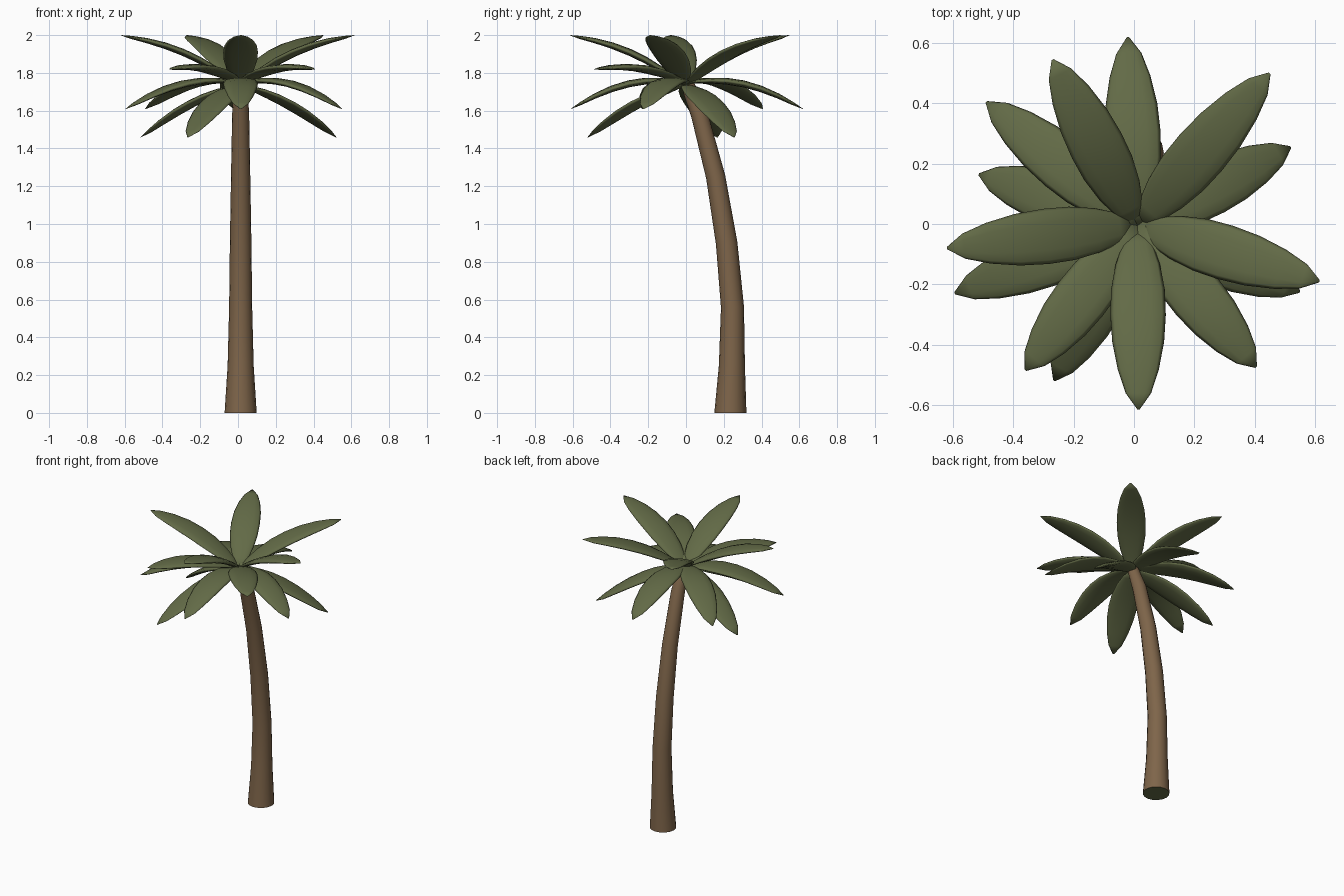
import bpy, bmesh, math
from mathutils import Vector

cube = bpy.data.objects.get("Cube")
if cube:
    bpy.data.objects.remove(cube)


def material(name, color):
    m = bpy.data.materials.new(name)
    m.use_nodes = True
    m.diffuse_color = color
    m.node_tree.nodes["Principled BSDF"].inputs["Base Color"].default_value = color
    return m


BARK = material("bark brown", (0.21, 0.13, 0.068, 1))
LEAF = material("leaf green", (0.123, 0.145, 0.062, 1))


def finish(bm, name, mats, sharp_angle):
    bmesh.ops.recalc_face_normals(bm, faces=bm.faces)
    mesh = bpy.data.meshes.new(name)
    bm.to_mesh(mesh)
    bm.free()
    for m in mats:
        mesh.materials.append(m)
    ob = bpy.data.objects.new(name, mesh)
    bpy.context.collection.objects.link(ob)
    bpy.ops.object.select_all(action='DESELECT')
    ob.select_set(True)
    bpy.context.view_layer.objects.active = ob
    bpy.ops.object.shade_smooth_by_angle(angle=math.radians(sharp_angle))


# Skin closed rings and cap both ends; returns the first cap
def loft(bm, rings):
    for a, b in zip(rings, rings[1:]):
        for i in range(len(a)):
            j = (i + 1) % len(a)
            bm.faces.new((a[i], a[j], b[j], b[i]))
    bm.faces.new(rings[-1])
    return bm.faces.new(rings[0][::-1])


# Trunk: rings along a leaning curve, (y, z, radius)
def trunk():
    stations = [(0.235, 0, 0.085), (0.243, 0.25, 0.069), (0.246, 0.56, 0.061),
                (0.215, 0.9, 0.057), (0.157, 1.25, 0.051), (0.071, 1.58, 0.045),
                (0.01, 1.735, 0.036)]
    sides = 16
    bm = bmesh.new()
    rings = []
    for k, (y, z, r) in enumerate(stations):
        lo, hi = stations[max(k - 1, 0)], stations[min(k + 1, len(stations) - 1)]
        lean = 0 if k == 0 else math.atan2(hi[0] - lo[0], hi[1] - lo[1])
        ring = []
        for i in range(sides):
            a = math.tau * i / sides
            v = r * math.sin(a)
            ring.append(bm.verts.new((0.014 + r * math.cos(a),
                                      y + v * math.cos(lean),
                                      z - v * math.sin(lean))))
        rings.append(ring)
    loft(bm, rings).material_index = 1
    finish(bm, "trunk", [BARK, LEAF], 50)


# Leaf: thin oval section swept along a bending midrib, (position, half width)
HALF_WIDTH = [(0, 0.022), (0.1, 0.05), (0.22, 0.074), (0.36, 0.089), (0.5, 0.092),
              (0.65, 0.086), (0.8, 0.068), (0.92, 0.042), (1, 0.004)]
SECTION = 12


def leaf(name, tip_xy, z_root, bend_at, z_bend, z_tip):
    root = Vector((0.012, -0.005, z_root))
    tip = Vector((*tip_xy, z_tip))
    bend = root.lerp(tip, bend_at)
    bend.z = z_bend
    out = Vector((tip.x - root.x, tip.y - root.y, 0)).normalized()
    side = Vector((-out.y, out.x, 0))
    bm = bmesh.new()
    rings = []
    for t, w in HALF_WIDTH:
        mid = root * (1 - t) ** 2 + bend * 2 * t * (1 - t) + tip * t * t
        along = ((bend - root) * (1 - t) + (tip - bend) * t).normalized()
        up = along.cross(side)
        ring = []
        for i in range(SECTION):
            a = math.tau * i / SECTION
            ring.append(bm.verts.new(mid + side * (w * math.cos(a))
                                     + up * (0.2 * w * (math.sin(a) - 1))))
        rings.append(ring)
    loft(bm, rings)
    finish(bm, name, [LEAF], 180)


# Tiers: root height, bend position and height, tip height, then the leaf tips
TIERS = {
    "upper_leaf": (1.735, 0.44, 1.985, 2.0,
                   [(-0.62, -0.08), (-0.27, 0.545), (0.45, 0.50),
                    (0.615, -0.19), (0.015, -0.615)]),
    "level_leaf": (1.75, 0.5, 1.9, 1.82, [(0.405, -0.475), (-0.36, -0.485)]),
    "drooping_leaf": (1.75, 0.5, 1.84, 1.61,
                      [(-0.02, 0.62), (-0.49, 0.405), (-0.595, -0.23),
                       (0.55, -0.225), (0.015, -0.61)]),
    "lowest_leaf": (1.74, 0.5, 1.71, 1.46,
                    [(-0.515, 0.165), (0.52, 0.255), (-0.265, -0.52)]),
}

trunk()
for tier, (*heights, tips) in TIERS.items():
    for n, tip_xy in enumerate(tips, 1):
        leaf(f"{tier}_{n}", tip_xy, *heights)
